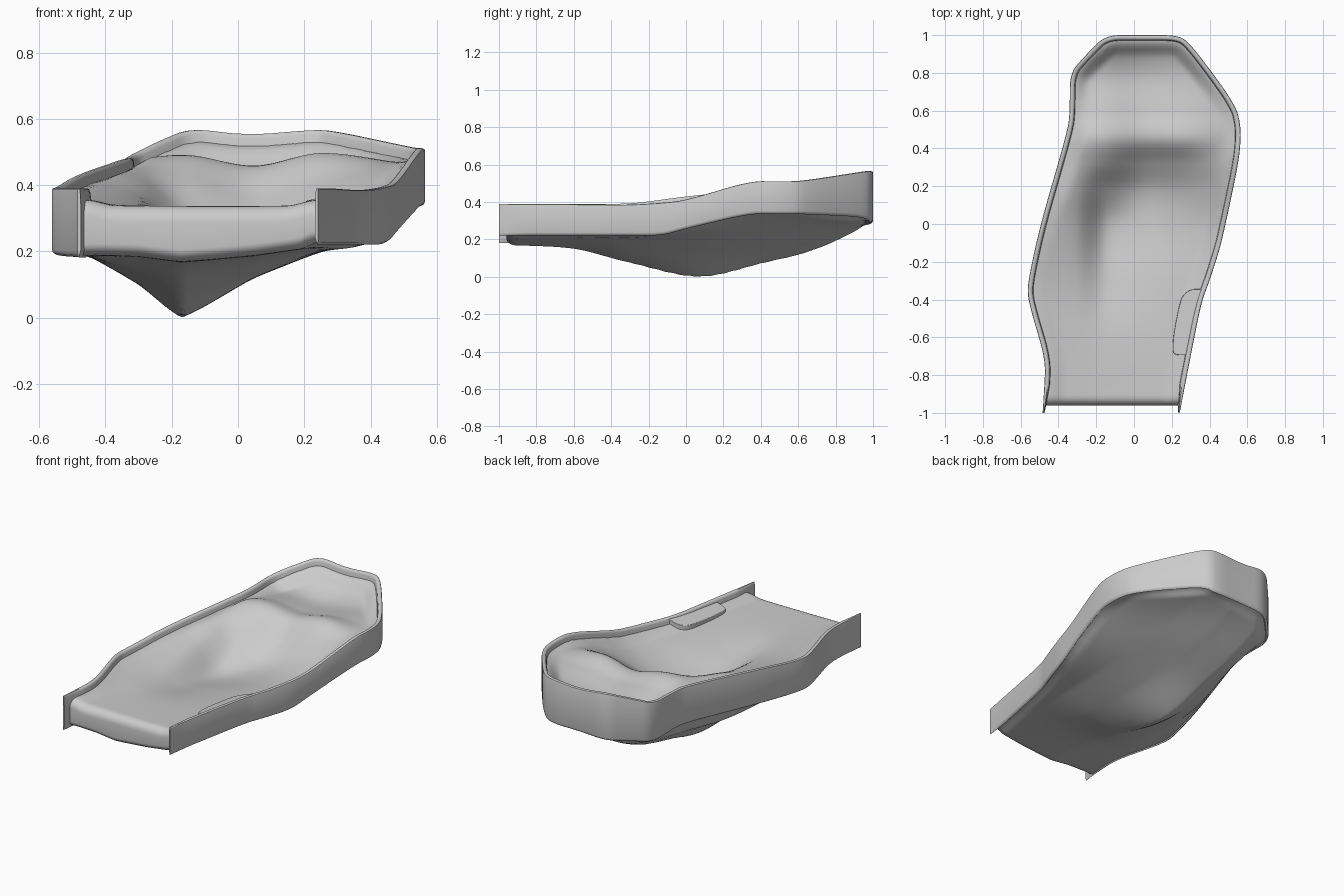
import bpy, bmesh, math
from mathutils import Vector

if "Cube" in bpy.data.objects:
    bpy.data.objects.remove(bpy.data.objects["Cube"])

# outline of the side wall: x, y, rim height, wall bottom
OUTLINE = [(-.484, -1, .39, .185), (-.477, -.9, .39, .185), (-.468, -.72, .39, .185), (-.545, -.46, .39, .19),
           (-.566, -.36, .39, .195), (-.55, -.25, .395, .2), (-.495, 0, .43, .22), (-.35, .5, .48, .255),
           (-.34, .6, .48, .255), (-.34, .8, .485, .25), (-.25, .9, .53, .27), (-.15, 1, .572, .285),
           (.03, 1, .55, .295), (.23, 1, .567, .295), (.30, .955, .563, .325), (.54, .63, .512, .34),
           (.568, .5, .51, .34), (.557, .34, .512, .342), (.485, 0, .41, .262), (.455, -.13, .395, .225),
           (.40, -.3, .385, .225), (.355, -.42, .385, .225), (.29, -.75, .39, .225), (.242, -1, .39, .225)]

# control heights of the floor and the underside
COLS = [-.5, -.3, -.15, .05, .25, .5]
UCOLS = [-.5, -.3, -.17, .05, .25, .5]
FLOOR = {-.95: (.34, .338, .338, .338, .34, .34),
         -.6: (.345, .337, .325, .325, .333, .34),
         -.3: (.36, .335, .275, .295, .32, .345),
         0: (.41, .37, .24, .255, .305, .36),
         .18: (.45, .42, .315, .275, .335, .41),
         .32: (.46, .455, .425, .36, .41, .45),
         .45: (.46, .48, .49, .455, .495, .465),
         .6: (.45, .44, .455, .435, .465, .465),
         .8: (.45, .42, .43, .42, .45, .47),
         1: (.49, .51, .52, .50, .51, .49)}
UNDER = {-.95: (.19, .185, .17, .188, .215, .225),
         -.6: (.19, .17, .15, .175, .21, .225),
         -.3: (.2, .13, .075, .135, .2, .225),
         .07: (.22, .10, .0, .12, .2, .27),
         .4: (.25, .16, .07, .15, .225, .33),
         .7: (.26, .22, .15, .2, .27, .34),
         1: (.26, .28, .29, .295, .31, .34)}


def chaikin(pts, times, cut=.22):
    for _ in range(times):
        out = [pts[0]]
        for a, b in zip(pts, pts[1:]):
            out += [a.lerp(b, cut), a.lerp(b, 1 - cut)]
        pts = out + [pts[-1]]
    return pts


def resample(pts, step):
    out = []
    for a, b in zip(pts, pts[1:]):
        n = max(1, math.ceil((b - a).length / step))
        out += [a.lerp(b, i / n) for i in range(n)]
    return out + [pts[-1]]


def spline(xs, ys, x, soft=1):
    # interpolation through uneven knots, blended between linear (0) and smooth (1)
    x = min(max(x, xs[0]), xs[-1])
    i = max(k for k in range(len(xs) - 1) if xs[k] <= x)

    def slope(k):
        a, b = max(k - 1, 0), min(k + 1, len(xs) - 1)
        return (ys[b] - ys[a]) / (xs[b] - xs[a])
    h = xs[i + 1] - xs[i]
    t = (x - xs[i]) / h
    smooth = ((2*t**3 - 3*t*t + 1) * ys[i] + (t**3 - 2*t*t + t) * h * slope(i)
              + (3*t*t - 2*t**3) * ys[i + 1] + (t**3 - t*t) * h * slope(i + 1))
    return soft * smooth + (1 - soft) * (ys[i] + t * (ys[i + 1] - ys[i]))


def make(name, verts, faces, angle=40):
    me = bpy.data.meshes.new(name)
    me.from_pydata(verts, [], faces)
    bm = bmesh.new()
    bm.from_mesh(me)
    bmesh.ops.recalc_face_normals(bm, faces=bm.faces)
    bm.to_mesh(me)
    bm.free()
    ob = bpy.data.objects.new(name, me)
    bpy.context.collection.objects.link(ob)
    bpy.ops.object.select_all(action='DESELECT')
    ob.select_set(True)
    bpy.context.view_layer.objects.active = ob
    bpy.ops.object.shade_smooth_by_angle(angle=math.radians(angle))
    return ob


path = resample(chaikin([Vector(p) for p in OUTLINE], 3), .025)

# side wall: rounded section swept around the outline, thinner at the front ends
verts, faces = [], []
for i, p in enumerate(path):
    d = path[min(i + 1, len(path) - 1)] - path[max(i - 1, 0)]
    n = Vector((d.y, -d.x)).normalized()
    t, b = p.z, p.w
    thick = .3 + .7 * min(1, (p.y + 1) / .15)
    section = [(.012, b - .004), (.003, b + .002), (0, b + .012), (0, t - .008), (.002, t - .002), (.007, t),
               (.018, t), (.023, t - .004), (.026, t - .013), (.028, t - .03), (.033, t - .055), (.033, b + .02)]
    verts += [(p.x + n.x * o * thick, p.y + n.y * o * thick, z) for o, z in section]
k = len(section)
for i in range(len(path) - 1):
    faces += [(i*k + j, i*k + (j+1) % k, (i+1)*k + (j+1) % k, (i+1)*k + j) for j in range(k)]
faces += [tuple(range(k)), tuple(range(len(verts) - k, len(verts)))]
make("side_wall", verts, faces)

# seat shell: contoured floor and keeled underside
half = len(path) / 2
left = [p for i, p in enumerate(path) if p.x < .05 and i < half]
right = [p for p in reversed(path) if p not in left]


def edge_x(side, y):
    for a, b in zip(side, side[1:]):
        if a.y <= y <= b.y and b.y > a.y:
            return a.x + (b.x - a.x) * (y - a.y) / (b.y - a.y)
    return side[-1].x


def heights(x, y):
    near = min(path, key=lambda p: (p.x - x)**2 + (p.y - y)**2)
    d = math.hypot(near.x - x, near.y - y)

    def table(tab, cols, soft):
        return spline(list(tab), [spline(cols, row, x, soft) for row in tab.values()], y)

    def blend(edge, mid, lo, hi):
        w = min(max((d - lo) / (hi - lo), 0), 1)
        w = w * w * (3 - 2 * w)
        return edge + (mid - edge) * w
    top = blend(near.z - .035, table(FLOOR, COLS, 1), .02, .11)
    bot = blend(near.w + .002, table(UNDER, UCOLS, .3), .01, .07)
    # rounded front lip
    r = .05
    s = y - FRONT
    if s < r:
        drop = r * (1 - math.sqrt(max(0, 1 - ((r - s) / r)**2)))
        top, bot = top - drop, bot + drop * .7
    return top, bot


FRONT, NX, NY = -.96, 48, 90
ys = [FRONT + .05 * (1 - math.cos(i * math.pi / 12)) for i in range(6)]
ys += [FRONT + .05 + (.987 - FRONT - .05) * i / NY for i in range(NY + 1)]
tops, bots = [], []
for y in ys:
    xl, xr = edge_x(left, y) + .012, edge_x(right, y) - .012
    for j in range(NX + 1):
        x = xl + (xr - xl) * j / NX
        t, b = heights(x, y)
        tops.append((x, y, t))
        bots.append((x, y, max(b, 0)))
w, rows, off = NX + 1, len(ys), len(tops)
faces = []
for i in range(rows - 1):
    for j in range(NX):
        q = [i*w + j, i*w + j + 1, (i+1)*w + j + 1, (i+1)*w + j]
        faces += [q, [v + off for v in reversed(q)]]
border = ([j for j in range(NX)] + [i*w + NX for i in range(rows - 1)]
          + [(rows-1)*w + j for j in range(NX, 0, -1)] + [i*w for i in range(rows - 1, 0, -1)])
for a, b in zip(border, border[1:] + border[:1]):
    faces.append([a, b, b + off, a + off])
make("seat_shell", tops + bots, faces, 50)

# small raised pad beside the right wall, rising to meet the rim
pad = [(.365, -.345), (.30, -.345), (.255, -.38), (.235, -.45), (.21, -.58), (.203, -.68), (.23, -.695), (.285, -.693)]
pad = chaikin([Vector(p) for p in pad], 2)
n = len(pad)
verts = [(p.x, p.y, .31) for p in pad]
verts += [(p.x, p.y, .352 + .3 * max(0, p.x - .21 - .17 * (p.y + .69))) for p in pad]
faces = [tuple(range(n)), tuple(range(n, 2 * n))] + [(i, (i+1) % n, n + (i+1) % n, n + i) for i in range(n)]
ob = make("side_pad", verts, faces)
bev = ob.modifiers.new("round", 'BEVEL')
bev.width, bev.segments = .008, 3
